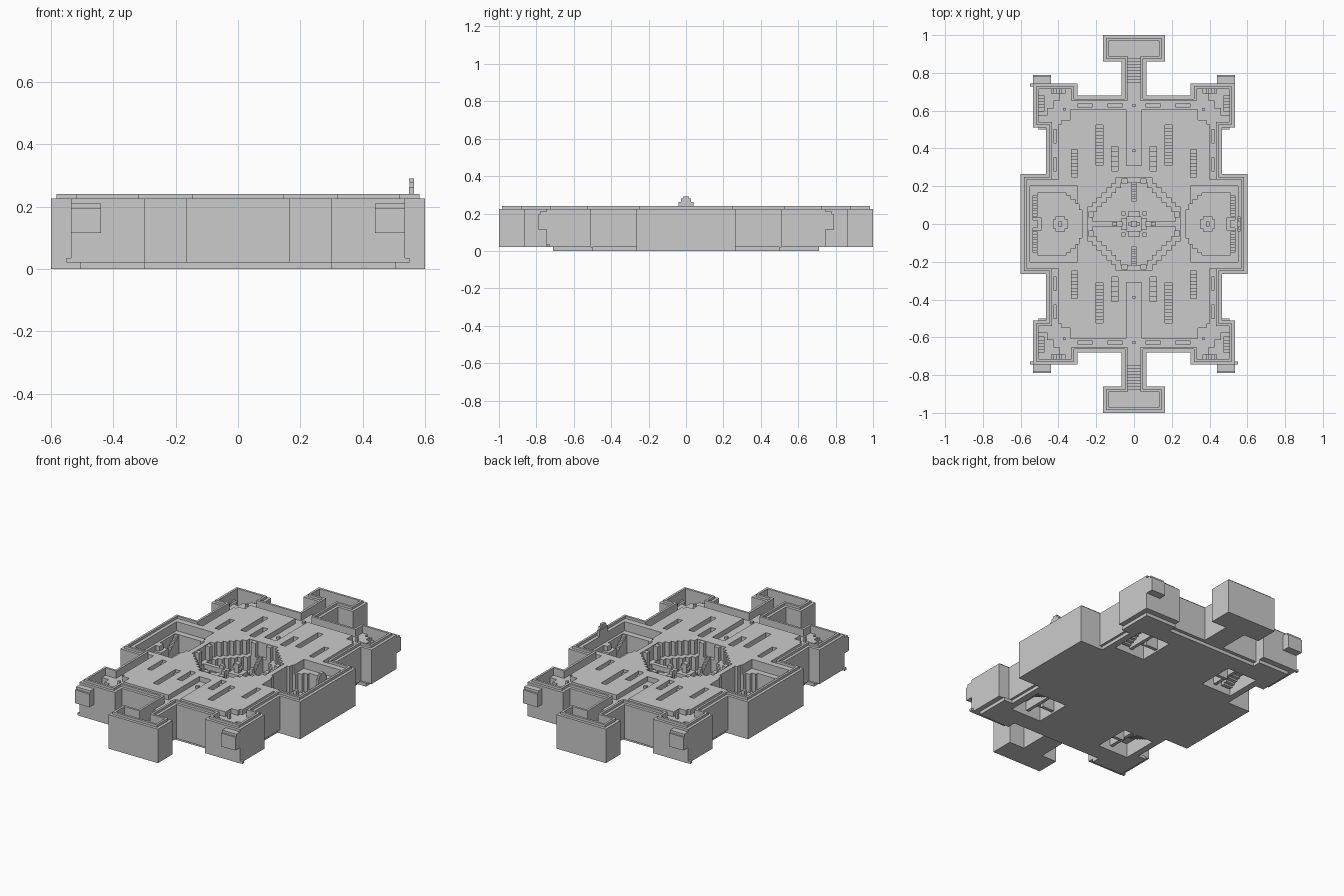
import bpy, bmesh
from mathutils import Vector

cube = bpy.data.objects.get("Cube")
if cube:
    bpy.data.objects.remove(cube, do_unlink=True)

stone = bpy.data.materials.new("grey_stone")
stone.use_nodes = True
GREY = (0.6, 0.6, 0.6, 1)
stone.diffuse_color = GREY
stone.node_tree.nodes["Principled BSDF"].inputs["Base Color"].default_value = GREY


# --- helpers ---
def solid(name, parts, mx=False, my=False):
    """Join prisms (loop, low, high, axis), optionally mirrored in x and y."""
    bm = bmesh.new()
    for loop, low, high, axis in parts:
        for sx in ((1, -1) if mx else (1,)):
            for sy in ((1, -1) if my else (1,)):
                rings = []
                for h in (low, high):
                    place = {"Z": lambda a, b: (a, b, h),
                             "X": lambda a, b: (h, a, b),
                             "Y": lambda a, b: (a, h, b)}[axis]
                    pts = [place(a, b) for a, b in loop]
                    rings.append([bm.verts.new((x * sx, y * sy, z)) for x, y, z in pts])
                bottom, top = rings
                bm.faces.new(bottom)
                bm.faces.new(top)
                for i in range(len(loop)):
                    bm.faces.new((bottom[i - 1], bottom[i], top[i], top[i - 1]))
    bmesh.ops.recalc_face_normals(bm, faces=bm.faces)
    mesh = bpy.data.meshes.new(name)
    bm.to_mesh(mesh)
    bm.free()
    mesh.materials.append(stone)
    obj = bpy.data.objects.new(name, mesh)
    bpy.context.collection.objects.link(obj)
    return obj


def cut(cutter, *targets):
    for target in targets:
        mod = target.modifiers.new("cut", "BOOLEAN")
        mod.operation = "DIFFERENCE"
        mod.solver = "EXACT"
        mod.object = cutter
        with bpy.context.temp_override(object=target, active_object=target):
            bpy.ops.object.modifier_apply(modifier=mod.name)
    bpy.data.objects.remove(cutter, do_unlink=True)


def box(x0, x1, y0, y1, z0, z1):
    return ([(x0, y0), (x1, y0), (x1, y1), (x0, y1)], z0, z1, "Z")


def quad(q):
    """Close a quarter outline by mirroring it over both axes."""
    left = [(-x, y) for x, y in reversed(q)]
    half = q + left
    return half + [(x, -y) for x, y in reversed(half)]


def inset(loop, d):
    """Offset a counter-clockwise right-angled outline inward."""
    out = []
    for i, p in enumerate(loop):
        p = Vector(p)
        e1 = (p - Vector(loop[i - 1])).normalized()
        e2 = (Vector(loop[(i + 1) % len(loop)]) - p).normalized()
        out.append((p.x - d * (e1.y + e2.y), p.y + d * (e1.x + e2.x)))
    return out


def steps(a0, a1, z0, z1, n, close):
    """Stair profile from z0 to z1, closed at the given height."""
    d = (a1 - a0) / n
    pts = [(a0, close)]
    for i in range(n):
        z = z0 + (z1 - z0) * (i + 0.5) / n
        pts += [(a0 + d * i, z), (a0 + d * (i + 1), z)]
    return pts + [(a1, close)]


# --- main masses ---
FLOOR, TOP, RIM = 0.195, 0.225, 0.24
plan = quad([(.6, .265), (.465, .265), (.465, .51), (.535, .51), (.535, .745),
             (.3, .745), (.3, .68), (.065, .68), (.065, .86), (.165, .86), (.165, 1)])
walls = solid("fortress_walls", [(plan, .02, TOP, "Z")])
parapet = solid("parapet", [(inset(plan, .017), TOP, RIM, "Z")])
cut(solid("interior_cutter", [(inset(plan, .03), FLOOR, .3, "Z")]), walls, parapet)

base = solid("base_plate", [(quad([(.6, .265), (.45, .265), (.45, .5), (.505, .5),
                                   (.505, .71), (.3, .71), (.3, .66)]), 0, .02, "Z")])
roof = solid("roof_deck", [(quad([(.57, .235), (.4, .235), (.4, .53), (.385, .53),
                                  (.385, .55), (.34, .55), (.34, .605),
                                  (.04, .605), (.04, .31)]), FLOOR, TOP, "Z")])

# --- round stepped court in the middle ---
ring = []
for i in range(6):
    a, b = .245 - .025 * i, .09 + .025 * i
    ring += [(a, b), (a - .025, b)]
court = quad(ring + [(.095, .245)])
cut(solid("court_cutter", [(court, .14, .3, "Z")]), walls, roof)
cut(solid("court_floor_cutter", [(inset(court, .025), .06, .2, "Z")]), walls)

# --- side courts with a curved stepped edge ---
cut(solid("side_court_cutter", [box(.3, .55, -.2, .2, .17, .3)], mx=True), walls, roof)
arc = [(.535, .165), (.36, .165), (.36, .15), (.335, .15), (.335, .13),
       (.31, .13), (.31, .105), (.29, .105), (.29, .075), (.275, .075)]
arc += [(x, -y) for x, y in reversed(arc)]
cut(solid("side_floor_cutter", [(arc, .06, .3, "Z")], mx=True), walls, roof)

# --- corner pits, end tower pits and stairs in the necks ---
corner = [(.505, .575), (.505, .715), (.365, .715), (.365, .69), (.395, .69),
          (.395, .655), (.425, .655), (.425, .615), (.46, .615), (.46, .575)]
cut(solid("corner_cutter", [(corner, .12, .3, "Z")], True, True), walls)
cut(solid("tower_cutter", [box(-.135, .135, .89, .97, .08, .3)], my=True), walls)
cut(solid("neck_stair_cutter", [(steps(.75, .892, .19, .08, 9, .3), -.035, .035, "X")],
          my=True), walls)

# --- stair slots in the roof and narrow slots in the walkway ---
slots = [(steps(y0, y1, .215, low, n, .3), x0, x1, "X") for x0, x1, y0, y1, low, n in
         ((.165, .2, .31, .525, .04, 12), (.3, .33, .25, .395, .095, 8),
          (.085, .12, .28, .41, .12, 5))]
cut(solid("roof_slot_cutter", slots, True, True), walls, roof)
cut(solid("walkway_slot_cutter", [box(.41, .425, .28, .35, .15, .3),
                                  box(.41, .425, .43, .5, .15, .3),
                                  box(.06, .14, .62, .635, .15, .3),
                                  box(.22, .3, .62, .635, .15, .3)], True, True), walls)

# --- open rooms on the underside ---
cut(solid("room_cutter", [box(.21, .41, .33, .55, -.01, .085)], True, True), walls, base)
solid("room_dividers", [box(.29, .31, .33, .55, .03, .085),
                        box(.21, .29, .43, .45, .01, .085)], True, True)
solid("room_stairs", [(steps(.35, .48, .02, .08, 6, .085), .33, .39, "X")], True, True)

# --- court furniture ---
solid("court_columns", [box(.215, .24, .035, .065, .14, TOP),
                        box(.035, .065, .215, .24, .14, TOP)], True, True)
solid("court_bridge", [box(.06, .245, -.012, .012, .11, .14),
                       box(.09, .115, -.01, .01, .14, .16)], mx=True)
solid("court_stairs", [(steps(.12, .22, .07, .16, 8, .06), -.012, .012, "X")], my=True)
solid("fountain_base", [box(-.07, .07, -.03, .03, .06, .12),
                        box(-.03, .03, -.07, .07, .06, .12)])
solid("fountain_bowl", [box(-.04, .04, -.04, .04, .12, .145)])
solid("fountain_spire", [box(-.015, .015, -.015, .015, .145, .2),
                         box(-.03, .03, -.01, .01, .165, .18)])
solid("fountain_posts", [box(.045, .065, .045, .065, .06, .16)], True, True)
solid("side_stairs", [(steps(.04, .165, .065, .17, 9, .06), .51, .535, "X")], True, True)
solid("side_pedestal", [box(.35, .43, -.025, .025, .06, .11),
                        box(.365, .415, -.04, .04, .06, .11),
                        box(.38, .4, -.012, .012, .11, .14)], mx=True)
solid("side_altar", [box(.49, .535, -.035, .035, .06, .14),
                     box(.51, .535, -.02, .02, .14, .17)], mx=True)
solid("corner_stairs", [(steps(.58, .68, .12, .19, 6, .12), .475, .505, "X"),
                        (steps(.38, .44, .19, .13, 4, .12), .69, .715, "Y")], True, True)
solid("walkway_posts", [box(.36, .375, .6, .615, FLOOR, TOP)], True, True)
solid("axis_studs", [box(-.008, .008, .62, .636, FLOOR, .21),
                     box(-.008, .008, .38, .395, FLOOR, .21)], my=True)

# --- overhanging bays on the corner towers, and foot spouts ---
bay = [(.74, .115), (.79, .115), (.79, .195), (.78, .195),
       (.78, .21), (.74, .21)]
solid("corner_bays", [(bay, .44, .535, "X")], True, True)
for name, sx, sy in (("front_left", 1, -1), ("front_right", -1, -1), ("back_right", -1, 1)):
    xs, ys = sorted((.53 * sx, .55 * sx)), sorted((.727 * sy, .743 * sy))
    solid(name + "_spout", [box(*xs, *ys, .02, .035)])

# --- stepped crest on one side wall ---
solid("wall_crest", [box(.548, .565, -.04, .04, TOP, .262),
                     box(.55, .565, -.028, .028, .262, .279),
                     box(.548, .565, -.015, .015, .279, .29)])
